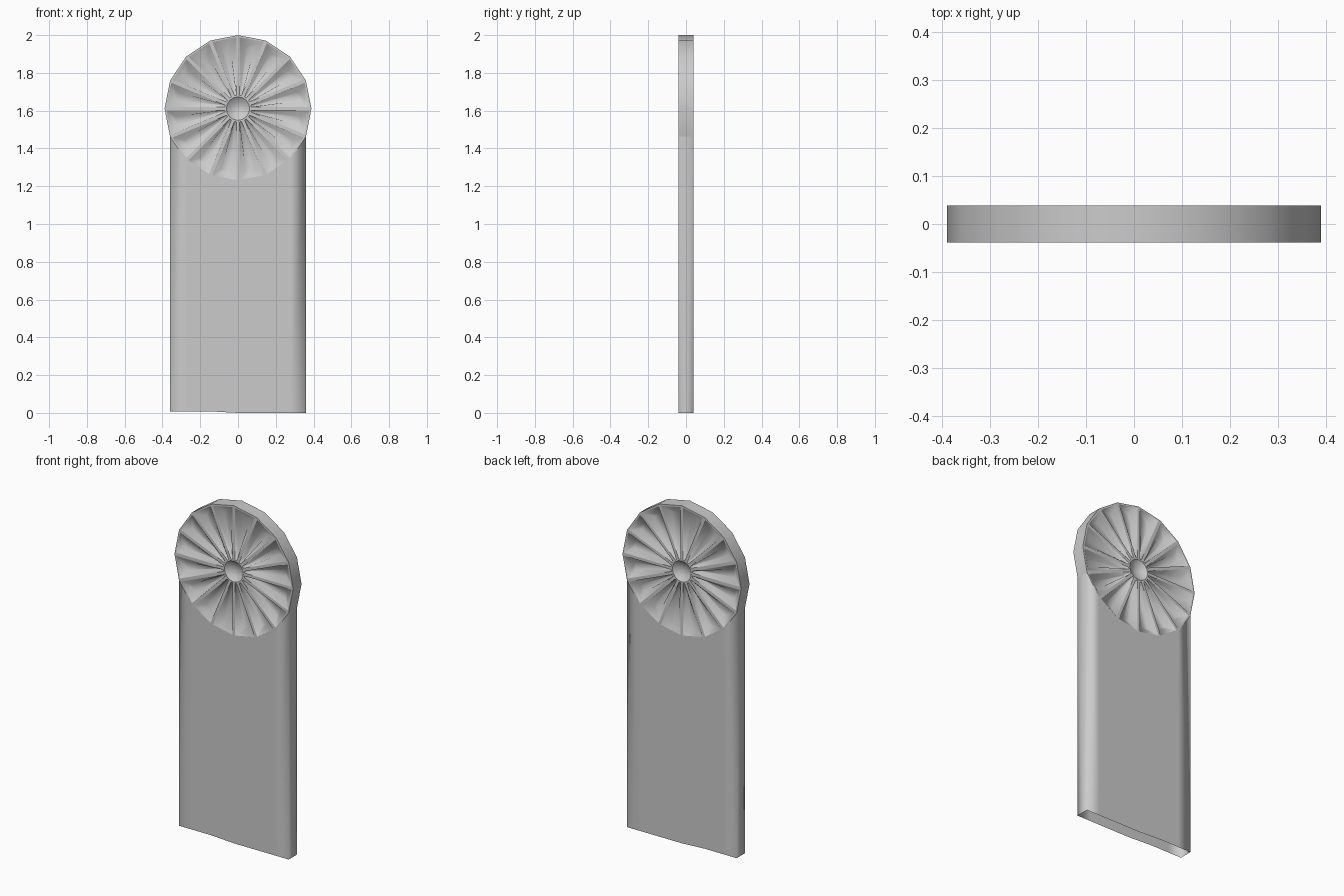
import bpy
from math import sin, cos, tau

if "Cube" in bpy.data.objects:
    bpy.data.objects.remove(bpy.data.objects["Cube"])

N = 16             # sides of the wheel, one pocket per side
R = 0.389          # wheel radius
CZ = 2 - R         # wheel centre height
D = 0.039          # half thickness
HUB = 0.062        # hub radius
FLOOR = 0.010      # half thickness left at the pocket floors


def pt(r, i, y, off=0.0):
    """Point at radius r on spoke i, shifted sideways by off."""
    a = tau * i / N
    return (r * cos(a) - off * sin(a), y, CZ + r * sin(a) + off * cos(a))


def mix(p, q, t):
    return tuple(u + (v - u) * t for u, v in zip(p, q))


def make(name, faces, sharp_y=False):
    """Weld a list of (polygon, smooth) into a half, mirrored front to back."""
    index, verts, polys = {}, [], []
    for poly, _ in faces:
        ids = []
        for p in poly:
            key = tuple(round(c, 5) for c in p)
            if key not in index:
                index[key] = len(verts)
                verts.append(p)
            ids.append(index[key])
        polys.append(ids)
    me = bpy.data.meshes.new(name)
    me.from_pydata(verts, [], polys)
    for f, (_, smooth) in zip(me.polygons, faces):
        f.use_smooth = smooth
    if sharp_y:
        # crisp edges where the pockets and rim meet the front plane
        for e in me.edges:
            e.use_edge_sharp = all(abs(verts[v][1] + D) < 1e-5 for v in e.vertices)
    ob = bpy.data.objects.new(name, me)
    bpy.context.collection.objects.link(ob)
    m = ob.modifiers.new("front_to_back", 'MIRROR')
    m.use_axis = (False, True, False)
    m.use_clip = True
    return ob


# wheel: spokes, rim, dished pockets and concave hub
wheel = []
W = 0.009
for i in range(N):
    j = i + 1
    edge = [pt(HUB, i, -D), pt(R, i, -D), pt(R, j, -D), pt(HUB, j, -D)]
    lip = [pt(0.07, i, -D, W), pt(R - 0.011, i, -D, W),
           pt(R - 0.011, j, -D, -W), pt(0.07, j, -D, -W)]
    a0, a1 = pt(0.10, i, -FLOOR, W), pt(0.10, j, -FLOOR, -W)
    b0, b1 = pt(0.335, i, -FLOOR, W), pt(0.335, j, -FLOOR, -W)
    base = [mix(a0, a1, 0.3), mix(b0, b1, 0.3), mix(b0, b1, 0.7), mix(a0, a1, 0.7)]
    for k in range(4):
        n = (k + 1) % 4
        wheel.append(([edge[k], edge[n], lip[n], lip[k]], False))
        wheel.append(([lip[k], lip[n], base[n], base[k]], True))
    wheel.append((base, True))
    # hub bowl
    wheel.append(([pt(HUB, j, -D), pt(0.038, j, -0.02),
                   pt(0.038, i, -0.02), pt(HUB, i, -D)], True))
    wheel.append(([(0, -0.012, CZ), pt(0.038, i, -0.02), pt(0.038, j, -0.02)], True))
    # outer rim, left open where the slab joins
    if not 9 <= i < 15:
        wheel.append(([pt(R, j, -D), pt(R, i, -D), pt(R, i, 0), pt(R, j, 0)], True))
make("fan_wheel", wheel, True)


# slab: columns dropped from the lower wheel corners, open underneath
def foot(i, y):
    x = pt(R, i, y)[0]
    return (x, y, 0.008 if x < -0.01 else 0.0)


slab = []
for i in range(9, 15):
    slab.append(([foot(i, -D), foot(i + 1, -D), pt(R, i + 1, -D), pt(R, i, -D)], True))
slab.append(([foot(9, -D), pt(R, 9, -D), pt(R, 9, 0), foot(9, 0)], True))
slab.append(([pt(R, 15, -D), foot(15, -D), foot(15, 0), pt(R, 15, 0)], True))
make("slab_body", slab)
